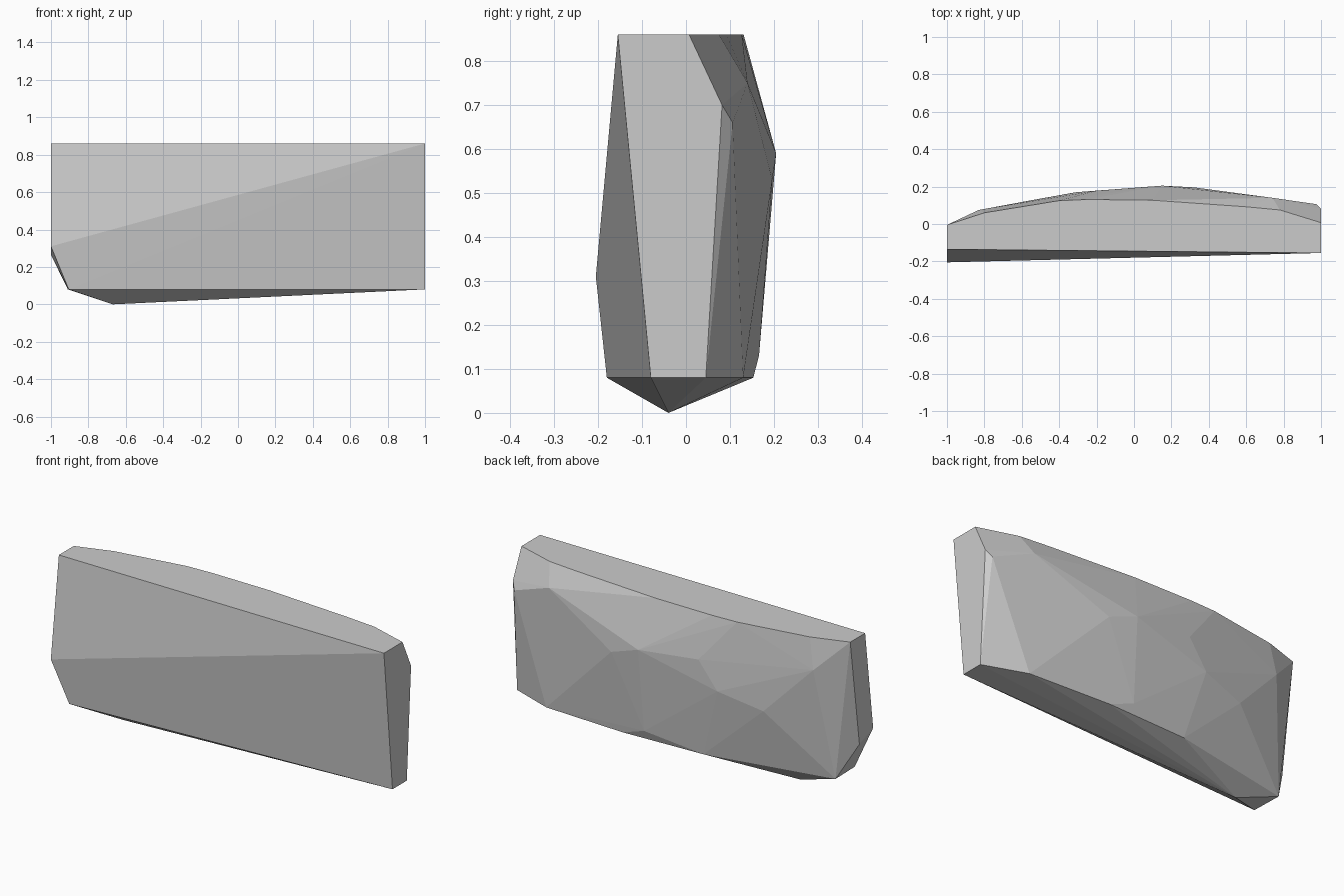
import bpy, bmesh

if "Cube" in bpy.data.objects:
    bpy.data.objects.remove(bpy.data.objects["Cube"])

# Key outlines of the chipped slab, wrapped in a convex skin
TOP, LOW = 0.86, 0.08
top_rim = [(1, -.155), (-1, -.135), (-1, -.005), (-.8, .06), (-.4, .125),
           (-.25, .131), (.1, .127), (.6, .092), (.78, .075), (1, .007)]
low_rim = [(1, -.08), (-.905, -.18), (-.91, -.005), (-.2, .134),
           (.28, .153), (.763, .13), (1, .045)]
# End corners and bottom tip
corners = [(-1, -.205, .31), (-1, -.085, .265), (1, .082, .70),
           (.975, .106, .66), (-.67, -.04, 0)]
# Bulging chipped back
bulge = [(.15, .205, .59), (.32, .196, .53), (-.31, .17, .47), (-.2, .178, .62),
         (-.83, .075, .69), (-.56, .125, .41), (.14, .166, .13), (.74, .14, .75)]

points = [(x, y, TOP) for x, y in top_rim] + [(x, y, LOW) for x, y in low_rim]
points += corners + bulge

bm = bmesh.new()
for p in points:
    bm.verts.new(p)
bmesh.ops.convex_hull(bm, input=bm.verts[:])
bmesh.ops.delete(bm, geom=[v for v in bm.verts if not v.link_faces], context='VERTS')
# Merge the flat ends and top into single faces
bmesh.ops.dissolve_limit(bm, angle_limit=0.005, verts=bm.verts[:], edges=bm.edges[:])
bmesh.ops.recalc_face_normals(bm, faces=bm.faces[:])

mesh = bpy.data.meshes.new("stone_slab")
bm.to_mesh(mesh)
bm.free()
slab = bpy.data.objects.new("stone_slab", mesh)
bpy.context.collection.objects.link(slab)
